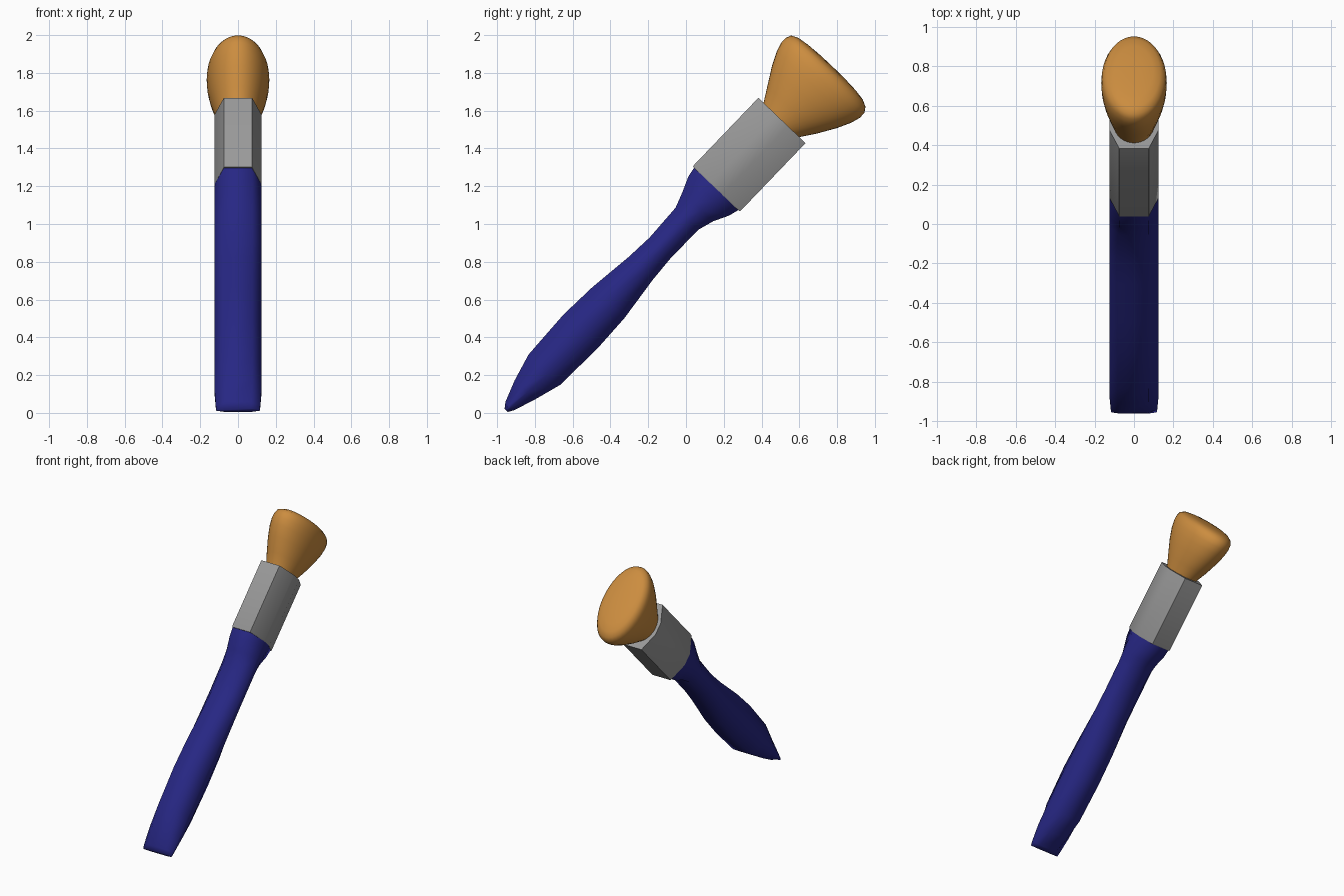
import bpy, bmesh, math
from mathutils import Vector

if "Cube" in bpy.data.objects:
    bpy.data.objects.remove(bpy.data.objects["Cube"])

# Tilted brush axis: S runs along the brush, V across it, X is sideways
ORIGIN = Vector((0, 0.16, 1.185))
S = Vector((0, 0.692, 0.722))
V = Vector((0, 0.722, -0.692))
X = Vector((1, 0, 0))


def material(name, rgb):
    m = bpy.data.materials.new(name)
    m.diffuse_color = (*rgb, 1)
    m.use_nodes = True
    m.node_tree.nodes["Principled BSDF"].inputs["Base Color"].default_value = m.diffuse_color
    return m


def loft(name, section, rings, mat, sharp_angle):
    """Sweep a unit section along the axis; rings are (s, half_x, half_v, v_offset)."""
    bm = bmesh.new()
    loops = []
    for s, hx, hv, off in rings:
        loops.append([bm.verts.new(ORIGIN + S * s + X * (a * hx) + V * (b * hv + off))
                      for a, b in section])
    n = len(section)
    for lo, hi in zip(loops, loops[1:]):
        for i in range(n):
            j = (i + 1) % n
            bm.faces.new((lo[i], lo[j], hi[j], hi[i]))
    bm.faces.new(loops[0][::-1])
    bm.faces.new(loops[-1])
    bmesh.ops.recalc_face_normals(bm, faces=bm.faces)
    for f in bm.faces:
        f.smooth = True
    for e in bm.edges:
        if len(e.link_faces) == 2 and e.calc_face_angle() > math.radians(sharp_angle):
            e.smooth = False
    me = bpy.data.meshes.new(name)
    bm.to_mesh(me)
    bm.free()
    me.materials.append(mat)
    ob = bpy.data.objects.new(name, me)
    bpy.context.collection.objects.link(ob)
    return ob


blue = material("blue handle paint", (0.02, 0.02, 0.23))
grey = material("grey metal", (0.32, 0.32, 0.32))
tan = material("tan bristle", (0.60, 0.265, 0.05))

octagon = [(0.6, -1), (1, -0.25), (1, 0.25), (0.6, 1),
           (-0.6, 1), (-1, 0.25), (-1, -0.25), (-0.6, -1)]
ellipse = [(math.cos(math.tau * i / 40), math.sin(math.tau * i / 40)) for i in range(40)]

# Handle: flat-sided grip, waisted near the metal band
handle = [(-1.615, 0.115, 0.012, 0.008), (-1.585, 0.118, 0.032, 0.006),
          (-1.468, 0.125, 0.074, 0.004), (-1.32, 0.125, 0.116, 0.005),
          (-1.04, 0.125, 0.127, 0.003), (-0.83, 0.125, 0.118, 0.004),
          (-0.58, 0.125, 0.088, 0.002), (-0.43, 0.125, 0.078, 0.001),
          (-0.22, 0.125, 0.084, -0.003), (-0.135, 0.125, 0.112, -0.006),
          (-0.055, 0.125, 0.149, -0.003), (0.01, 0.122, 0.164, 0)]
loft("handle", octagon, handle, blue, 85)

# Metal band with a slight lip at the handle end
loft("metal_band", octagon, [(0, 0.122, 0.169, 0), (0.006, 0.125, 0.173, 0),
                             (0.503, 0.125, 0.173, 0)], grey, 35)

# Bristles: flared tuft with a softly domed end
bristles = [(0.47, 0.095, 0.118, -0.004), (0.50, 0.102, 0.129, -0.004),
            (0.58, 0.126, 0.181, 0), (0.675, 0.150, 0.238, 0),
            (0.75, 0.163, 0.274, 0), (0.80, 0.166, 0.288, 0),
            (0.835, 0.163, 0.287, 0), (0.862, 0.153, 0.272, -0.004),
            (0.879, 0.132, 0.235, -0.004), (0.888, 0.098, 0.175, 0),
            (0.893, 0.05, 0.09, 0), (0.894, 0.01, 0.02, 0)]
loft("bristles", ellipse, bristles, tan, 85)
